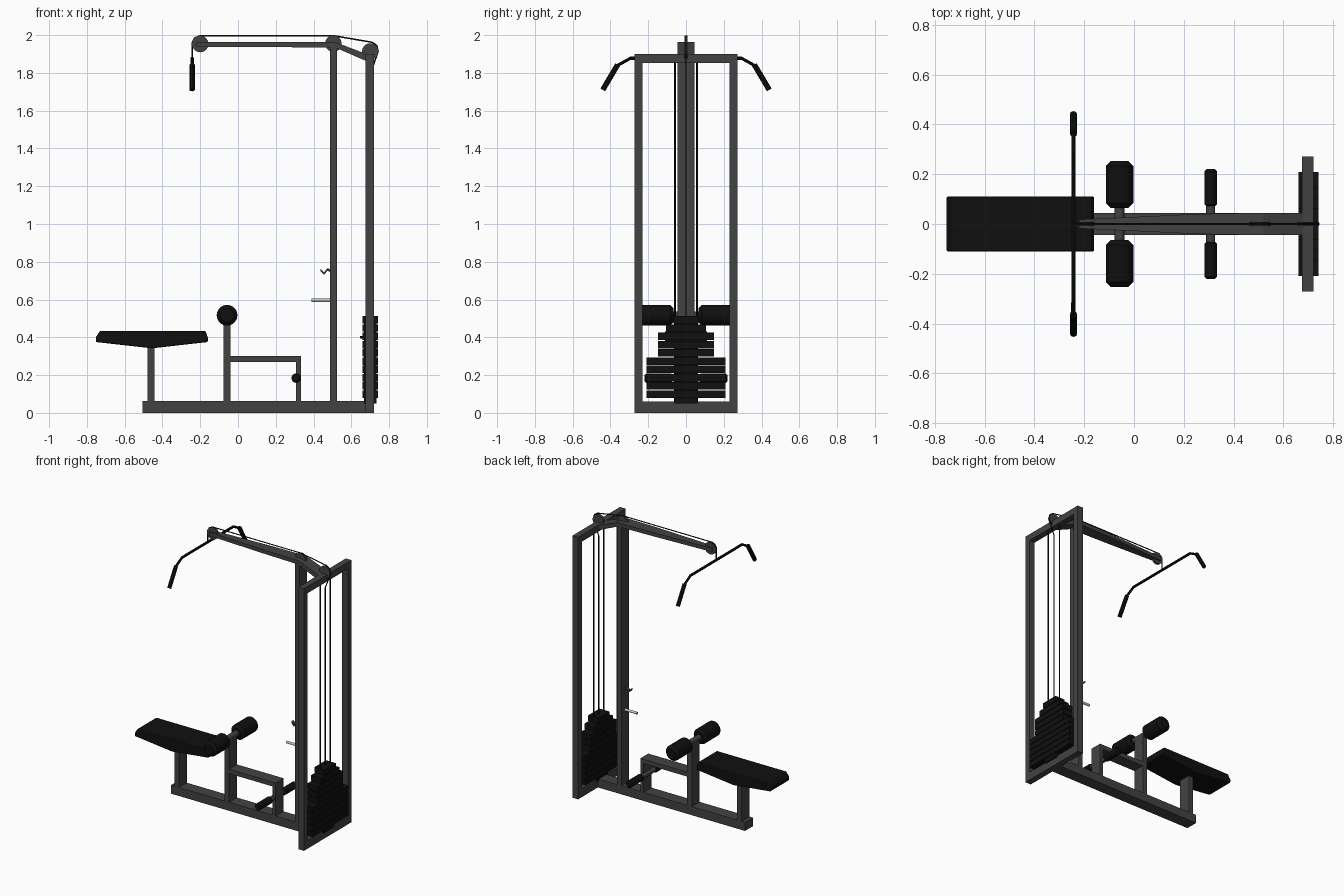
import bpy, bmesh, math
from mathutils import Vector

if "Cube" in bpy.data.objects:
    bpy.data.objects.remove(bpy.data.objects["Cube"])


def material(name, v):
    m = bpy.data.materials.new(name)
    m.diffuse_color = (v, v, v, 1)
    m.use_nodes = True
    m.node_tree.nodes["Principled BSDF"].inputs["Base Color"].default_value = m.diffuse_color
    return m


GREY = material("frame grey", 0.055)
BLACK = material("matte black", 0.005)
SILVER = material("silver", 0.55)


def finish(name, bm, mat, smooth=False):
    bmesh.ops.recalc_face_normals(bm, faces=bm.faces)
    me = bpy.data.meshes.new(name)
    bm.to_mesh(me)
    bm.free()
    me.materials.append(mat)
    ob = bpy.data.objects.new(name, me)
    bpy.context.collection.objects.link(ob)
    if smooth:
        bpy.ops.object.select_all(action='DESELECT')
        ob.select_set(True)
        bpy.context.view_layer.objects.active = ob
        bpy.ops.object.shade_smooth_by_angle(angle=math.radians(35))
    return ob


def prism(name, rings, mat):
    """Skin a list of equal-length point rings and cap both ends."""
    bm = bmesh.new()
    vs = [[bm.verts.new(p) for p in r] for r in rings]
    n = len(vs[0])
    for a, b in zip(vs, vs[1:]):
        for i in range(n):
            bm.faces.new((a[i], a[(i + 1) % n], b[(i + 1) % n], b[i]))
    bm.faces.new(vs[0])
    bm.faces.new(vs[-1])
    return finish(name, bm, mat)


def box(name, x, y, z, mat=GREY):
    return prism(name, [[(x[0], y[0], k), (x[1], y[0], k), (x[1], y[1], k), (x[0], y[1], k)] for k in z], mat)


def lathe_y(name, x, z, profile, mat, sides=20):
    """Turned part along y; profile holds (y, radius)."""
    rings = [[(x + r * math.cos(2 * math.pi * i / sides), y, z + r * math.sin(2 * math.pi * i / sides))
              for i in range(sides)] for y, r in profile]
    ob = prism(name, rings, mat)
    bpy.context.view_layer.objects.active = ob
    bpy.ops.object.select_all(action='DESELECT')
    ob.select_set(True)
    bpy.ops.object.shade_smooth_by_angle(angle=math.radians(35))
    return ob


def tube(name, points, r, mat, sides=8):
    """Round bar along a path of points."""
    pts = [Vector(p) for p in points]
    rings = []
    side = None
    for i, p in enumerate(pts):
        d = (pts[min(i + 1, len(pts) - 1)] - pts[max(i - 1, 0)]).normalized()
        if side is None:
            side = d.orthogonal().normalized()
        side = (side - d * side.dot(d)).normalized()
        up = d.cross(side)
        rings.append([p + r * (side * math.cos(2 * math.pi * k / sides) + up * math.sin(2 * math.pi * k / sides))
                      for k in range(sides)])
    return prism(name, rings, mat)


W = 0.045  # half width of the central box sections
# Base rail and central posts
box("base_rail", (-0.505, 0.68), (-W, W), (0, 0.062))
box("seat_post", (-0.478, -0.442), (-W, W), (0.06, 0.36))
box("knee_post", (-0.078, -0.04), (-W, W), (0.06, 0.52))
box("main_post", (0.487, 0.523), (-W, W), (0.06, 1.94))
box("foot_arm", (-0.04, 0.334), (-W, W), (0.27, 0.302))
box("foot_post", (0.308, 0.334), (-W, W), (0.06, 0.27))

# Rear frame
for s, tag in ((-1, "front"), (1, "back")):
    box("rear_upright_" + tag, (0.675, 0.72), sorted((s * 0.23, s * 0.272)), (0, 1.9))
box("rear_frame_top", (0.675, 0.72), (-0.23, 0.23), (1.852, 1.9))
box("rear_frame_bottom", (0.675, 0.72), (-0.23, 0.23), (0, 0.06))

# Tapered top beam, bending down to the rear frame
prism("top_beam", [[(x, -w, a), (x, w, a), (x, w, b), (x, -w, b)] for x, w, a, b in
                   ((-0.22, 0.018, 1.936, 1.963), (0.25, 0.04, 1.936, 1.963),
                    (0.515, W, 1.934, 1.963), (0.69, W, 1.858, 1.896))], GREY)

# Pulleys
for i, (x, z) in enumerate(((-0.2, 1.953), (0.505, 1.955), (0.7, 1.913))):
    lathe_y("pulley_%d" % i, x, z, ((-0.008, 0.044), (-0.002, 0.04), (0.002, 0.04), (0.008, 0.044)), GREY, 16)

# Cable over the pulleys and down to the stack
tube("cable", [(-0.243, 0, 1.875), (-0.243, 0, 1.96), (-0.23, 0, 1.985), (-0.2, 0, 1.997), (0.505, 0, 1.997),
               (0.71, 0, 1.962), (0.735, 0, 1.945), (0.742, 0, 1.913), (0.72, 0, 1.85),
               (0.7, 0, 1.8), (0.7, 0, 0.5)], 0.004, BLACK, 6)

# Guide rods
for s in (-1, 1):
    tube("guide_rod", [(0.7, s * 0.058, 0.06), (0.7, s * 0.058, 1.86)], 0.005, BLACK)

# Pull-down bar with grips
half = [(0.295, 1.877), (0.365, 1.838), (0.44, 1.712)]
tube("pull_bar", [(-0.243, -y, z) for y, z in half[::-1]] + [(-0.243, y, z) for y, z in half], 0.009, BLACK)
for s in (-1, 1):
    tube("bar_grip", [(-0.243, s * 0.362, 1.843), (-0.243, s * 0.441, 1.71)], 0.0145, BLACK)

# Seat cushion with a wedge-shaped underside, slightly rounded edges
profile = [(-0.73, 0.434), (-0.172, 0.434), (-0.16, 0.4), (-0.16, 0.375),
           (-0.455, 0.342), (-0.753, 0.375), (-0.753, 0.4)]
seat = prism("seat", [[(x, y, z) for x, z in profile] for y in (-0.11, 0.11)], BLACK)
bev = seat.modifiers.new("soft_edges", 'BEVEL')
bev.width = 0.006
bev.segments = 2

# Knee and foot rollers on their axles
for name, x, z, r, y0, y1, rod in (("knee", -0.058, 0.517, 0.055, 0.065, 0.253, 0.02),
                                   ("foot", 0.308, 0.184, 0.025, 0.07, 0.22, 0.018)):
    lathe_y(name + "_axle", x, z, ((-y0 - 0.02, rod), (y0 + 0.02, rod)), GREY, 14)
    b = r * 0.35
    for s in (-1, 1):
        lathe_y(name + "_roller", x, z, [(s * y, q) for y, q in
                ((y0, r - b), (y0 + b, r), (y1 - b, r), (y1, r - b))], BLACK)

# Weight stack: plates stepping in towards the top
for i in range(10):
    z = 0.08 + i * 0.0437
    w = 0.208 if i < 5 else 0.147 if i < 8 else 0.105 if i < 9 else 0.065
    box("weight_plate_%d" % i, (0.66, 0.74), (-w, w), (z, z + 0.039), BLACK)
box("stack_core", (0.668, 0.732), (-0.06, 0.06), (0.05, 0.51), BLACK)
tube("selector_pin", [(0.645, 0, 0.4), (0.68, 0, 0.4)], 0.006, BLACK)

# Storage peg and hook on the main post
tube("storage_peg", [(0.39, 0, 0.597), (0.49, 0, 0.597)], 0.009, SILVER, 12)
hook = [(0.436, 0.758), (0.456, 0.738), (0.474, 0.76), (0.492, 0.75)]
prism("hook", [[(x, -0.012, z - 0.007), (x, 0.012, z - 0.007), (x, 0.012, z + 0.007), (x, -0.012, z + 0.007)]
               for x, z in hook], GREY)
